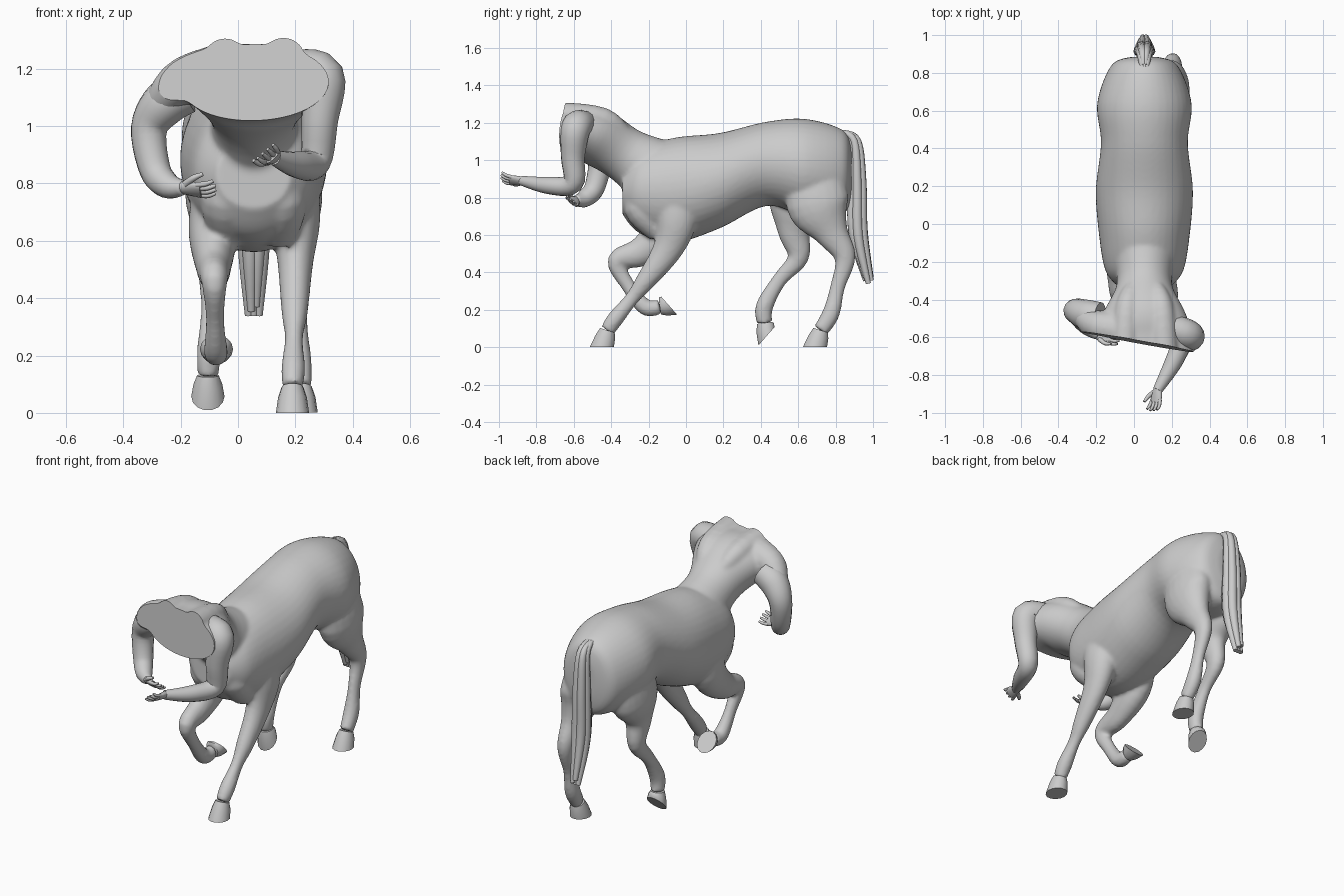
import bpy, bmesh, math
from mathutils import Vector

if "Cube" in bpy.data.objects:
    bpy.data.objects.remove(bpy.data.objects["Cube"])

GREY = (0.6, 0.6, 0.6, 1)
grey = bpy.data.materials.new("stone grey")
grey.use_nodes = True
grey.diffuse_color = GREY
grey.node_tree.nodes["Principled BSDF"].inputs["Base Color"].default_value = GREY
CX = 0.055  # body centre line


def spline(keys, steps=5):
    """Smooth interpolation through key rings."""
    out = []
    for i in range(len(keys) - 1):
        quad = zip(keys[max(i - 1, 0)], keys[i], keys[i + 1], keys[min(i + 2, len(keys) - 1)])
        quad = list(quad)
        for s in range(steps):
            t = s / steps
            out.append([b + t / 2 * (c - a + t * (2 * a - 5 * b + 4 * c - d + t * (3 * (b - c) + d - a)))
                        for a, b, c, d in quad])
    return out + [list(keys[-1])]


def loft(bm, rings, sides=16, normals=None, start=(1, 0, 0)):
    """Closed tube through rings (x, y, z, half width, optional half depth)."""
    pts = [Vector(r[:3]) for r in rings]
    u, loops = Vector(start), []
    for i, r in enumerate(rings):
        n = normals[i] if normals else pts[min(i + 1, len(pts) - 1)] - pts[max(i - 1, 0)]
        n = n.normalized()
        u = (u - n * u.dot(n)).normalized()
        v = n.cross(u)
        angles = [math.tau * k / sides for k in range(sides)]
        loops.append([bm.verts.new(pts[i] + u * math.cos(t) * r[3] + v * math.sin(t) * r[-1]) for t in angles])
    for a, b in zip(loops, loops[1:]):
        for k in range(sides):
            j = (k + 1) % sides
            bm.faces.new((a[k], a[j], b[j], b[k]))
    bm.faces.new(loops[0][::-1])
    bm.faces.new(loops[-1])


def finish(bm, name, voxel=0, angle=40):
    bmesh.ops.recalc_face_normals(bm, faces=bm.faces)
    me = bpy.data.meshes.new(name)
    bm.to_mesh(me)
    bm.free()
    ob = bpy.data.objects.new(name, me)
    bpy.context.collection.objects.link(ob)
    bpy.ops.object.select_all(action='DESELECT')
    ob.select_set(True)
    bpy.context.view_layer.objects.active = ob
    if voxel:
        fuse = ob.modifiers.new("Fuse", 'REMESH')
        fuse.mode, fuse.voxel_size = 'VOXEL', voxel
        bpy.ops.object.modifier_apply(modifier="Fuse")
        ob.modifiers.new("Relax", 'SMOOTH').iterations = 9
        bpy.ops.object.modifier_apply(modifier="Relax")
    ob.data.materials.clear()
    ob.data.materials.append(grey)
    bpy.ops.object.shade_smooth_by_angle(angle=math.radians(angle))
    return ob


body = bmesh.new()
# Horse barrel with upright rings: y, centre z, half width, half height
barrel = [(.885, .94, .07, .12), (.84, .935, .175, .225), (.64, .96, .25, .26), (.43, .98, .23, .225),
          (.18, .89, .257, .255), (-.06, .84, .24, .28), (-.25, .835, .205, .225), (-.34, .83, .13, .12)]
rings = spline([(CX, *k) for k in barrel], 6)
loft(body, rings, 40, [Vector((0, -1, 0))] * len(rings))

# Leaning torso: y, centre z, half width, half thickness
torso = [(-.08, .88, .2, .22), (-.31, 1.02, .145, .15), (-.48, 1.125, .22, .155),
         (-.6, 1.15, .26, .135), (-.74, 1.155, .26, .135)]
loft(body, spline([(CX, *k) for k in torso], 6), 40)

# Mirrored shoulder blades and front chest muscles: side offset, y, z, radius
blade = [(.05, -.3, 1.12, .03), (.09, -.44, 1.215, .065), (.105, -.7, 1.235, .078)]
chest = [(.06, -.25, .88, .05), (.095, -.245, .75, .09), (.08, -.14, .62, .07)]
for keys in (blade, chest):
    for s in (-1, 1):
        loft(body, spline([(CX + s * x, y, z, r) for x, y, z, r in keys]))
# Right shoulder, severed by the flat cut
loft(body, spline([(-.02, -.57, 1.18, .12), (-.19, -.54, 1.155, .085), (-.28, -.48, 1.07, .055)]),
     start=(0, 1, 0))

# Leg thickness (half width, half depth) from top joint to pastern
front = [(.07, .12), (.085, .11), (.062, .08), (.046, .052), (.032, .038), (.042, .044), (.036, .04)]
hind = [(.06, .12), (.1, .17), (.067, .092), (.046, .057), (.032, .04), (.042, .047), (.037, .042)]
# Each leg: thickness, top x, bottom x, joints (y, z), sole centre (y, z), sole direction (y, z)
legs = {
    "front_left": (front, .205, .19, [(-.06, .86), (-.05, .68), (-.1, .52), (-.22, .35), (-.29, .26),
                                      (-.375, .155), (-.42, .09)], (-.45, 0), (0, -1)),
    "front_right": (front, -.09, -.075, [(-.06, .8), (-.1, .63), (-.24, .51), (-.37, .46), (-.31, .33),
                                         (-.22, .215), (-.14, .215)], (-.09, .222), (.75, .66)),
    "hind_left": (hind, .19, .22, [(.69, 1.0), (.705, .77), (.78, .61), (.85, .48), (.81, .32),
                                   (.775, .18), (.72, .09)], (.69, .002), (0, -1)),
    "hind_right": (hind, -.08, -.105, [(.68, 1.0), (.61, .77), (.58, .62), (.6, .48), (.5, .36),
                                       (.42, .22), (.42, .13)], (.43, .058), (.75, -.66)),
}
for name, (sizes, x0, x1, joints, sole, facing) in legs.items():
    keys = [(x0 + (x1 - x0) * i / 6, *j, *s) for i, (j, s) in enumerate(zip(joints, sizes))]
    loft(body, spline(keys), 20)
    # Flared hoof with a flat sole
    top, end, n1 = Vector(keys[-1][:3]), Vector((x1, *sole)), Vector((0, *facing))
    n0 = (end - top).normalized()
    bm = bmesh.new()
    loft(bm, [(*top, .038, .042), (*top.lerp(end, .4), .05, .055), (*end, .058, .066)], 14, [n0, n0 + n1, n1])
    finish(bm, name + "_hoof")
body_object = finish(body, "body_and_legs", voxel=.01)

# Flat cut across the front of the shoulders
bm = bmesh.new()
bm.from_mesh(body_object.data)
cut = bmesh.ops.bisect_plane(bm, geom=bm.verts[:] + bm.edges[:] + bm.faces[:], dist=1e-5,
                             plane_co=(0, -.62, 1.16), plane_no=(-.18, -1, .06), clear_outer=True)
bmesh.ops.contextual_create(bm, geom=[e for e in cut["geom_cut"] if isinstance(e, bmesh.types.BMEdge)])
for f in bm.faces:
    if len(f.verts) > 8:
        f.smooth = False
        for e in f.edges:
            e.smooth = False
bm.to_mesh(body_object.data)
bm.free()


def hand(name, wrist, forward, across):
    """Palm, four curled fingers and a thumb in a local frame."""
    w, f, a = Vector(wrist), Vector(forward).normalized(), Vector(across)
    a = (a - f * a.dot(f)).normalized()
    up = a.cross(f)
    up *= math.copysign(1, up.z)

    def ring(x, y, z, *radii):
        return (*(w + f * x + a * y + up * z), *radii)

    bm = bmesh.new()
    loft(bm, spline([ring(-.01, 0, 0, .024, .02), ring(.03, 0, 0, .034, .017), ring(.065, 0, 0, .035, .013)]),
         12, start=a)
    for i in range(4):
        y, reach = (i - 1.5) * .018, .055 - .006 * abs(i - 1.7)
        loft(bm, spline([ring(.05, y, 0, .01), ring(.06 + reach / 2, y * 1.2, .006, .009),
                         ring(.06 + reach, y * 1.3, .022, .006)]), 8, start=a)
    loft(bm, spline([ring(.01, .022, 0, .013), ring(.04, .048, .012, .011), ring(.07, .055, .03, .007)]),
         8, start=a)
    finish(bm, name, angle=70)


# Arms from shoulder to wrist, each ending in a hand
arm_radii = (.076, .08, .064, .055, .046, .026)
arms = {
    "left": ([(.2, -.55, 1.19), (.292, -.59, 1.17), (.285, -.605, 1.02), (.268, -.605, .875),
              (.205, -.74, .865), (.125, -.88, .89)], (-.15, -1, .05), (-.75, .1, -.65)),
    "right": ([(-.18, -.49, 1.12), (-.255, -.48, 1.08), (-.31, -.46, .99), (-.29, -.49, .85),
               (-.245, -.545, .793), (-.19, -.59, .785)], (1, -.3, -.15), (.3, -.8, .5)),
}
for side, (joints, forward, across) in arms.items():
    bm = bmesh.new()
    loft(bm, spline([(*j, r) for j, r in zip(joints, arm_radii)]), start=(0, 1, 0))
    finish(bm, side + "_arm", angle=80)
    hand(side + "_hand", joints[-1], forward, across)

# Tail: a core strand ringed by shorter ones; y, z, thickness factor
spine = [(.83, 1.15, .6), (.9, 1.1, .9), (.915, .88, 1.1), (.92, .6, 1.2), (.975, .34, .6)]
bm = bmesh.new()
for n in range(7):
    spread = .029 if n else 0
    dx, dy = spread * math.cos(n * math.tau / 6), spread * math.sin(n * math.tau / 6)
    length = 1 - .02 * (n % 3)
    loft(bm, spline([(CX + dx * (.4, .7, 1, 1, .6)[i], y + dy * (.5, .7, 1, 1, .6)[i],
                      1.14 + (z - 1.14) * length, .023 * k) for i, (y, z, k) in enumerate(spine)]), 10)
finish(bm, "tail", angle=70)
